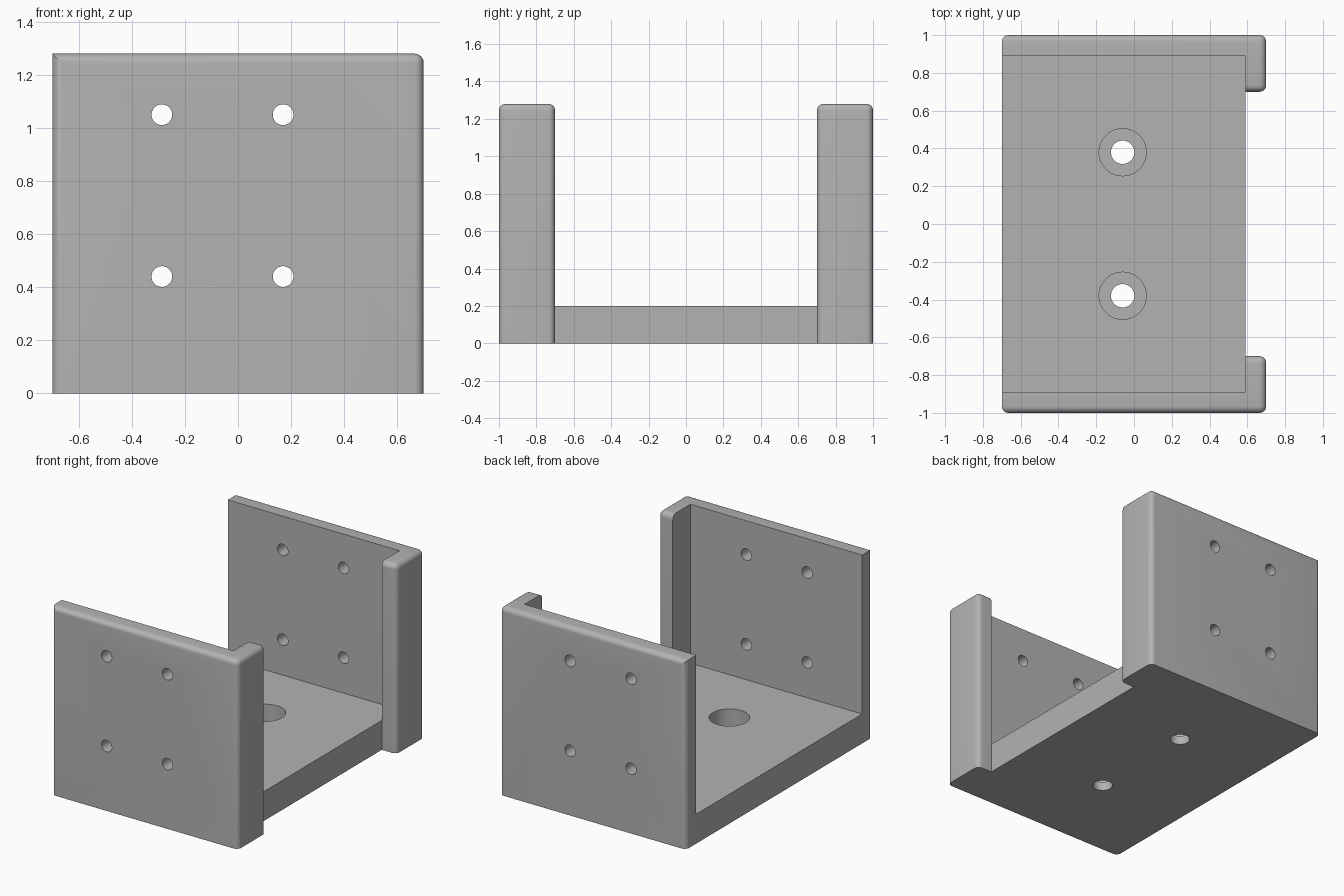
import bpy
import bmesh
from math import radians
from mathutils import Matrix

cube = bpy.data.objects.get("Cube")
if cube:
    bpy.data.objects.remove(cube, do_unlink=True)

LEFT, RIGHT, LIP = -0.70, 0.70, 0.59
OUTER, INNER, LIP_END = 1.0, 0.89, 0.70
HEIGHT, FLOOR, FILLET = 1.28, 0.20, 0.035

grey = bpy.data.materials.new("plain grey")
grey.use_nodes = True
grey.diffuse_color = (0.45, 0.45, 0.45, 1)
grey.node_tree.nodes["Principled BSDF"].inputs["Base Color"].default_value = grey.diffuse_color


def add_object(name, bm):
    mesh = bpy.data.meshes.new(name)
    bmesh.ops.recalc_face_normals(bm, faces=bm.faces)
    bm.to_mesh(mesh)
    bm.free()
    mesh.materials.append(grey)
    obj = bpy.data.objects.new(name, mesh)
    bpy.context.collection.objects.link(obj)
    return obj


def prism(outline, height):
    bm = bmesh.new()
    face = bm.faces.new([bm.verts.new((x, y, 0)) for x, y in outline])
    top = bmesh.ops.extrude_face_region(bm, geom=[face])["geom"]
    bmesh.ops.translate(bm, vec=(0, 0, height),
                        verts=[v for v in top if isinstance(v, bmesh.types.BMVert)])
    bmesh.ops.recalc_face_normals(bm, faces=bm.faces)
    return bm


def needs_fillet(edge, side):
    """Exposed upright corners, and the top rim except its inner and open ends."""
    a, b = (v.co for v in edge.verts)
    mid = (a + b) / 2
    y = mid.y * side
    if abs(a.z - b.z) > 0.1:
        return y > 0.99 or (mid.x > 0.69 and y < 0.71)
    return mid.z > 1.2 and (y > 0.99 or mid.x > 0.69 or y < 0.71)


def side_wall(name, side):
    # L-shaped wall with a short lip at one end
    outline = [(LEFT, INNER), (LIP, INNER), (LIP, LIP_END),
               (RIGHT, LIP_END), (RIGHT, OUTER), (LEFT, OUTER)]
    bm = prism([(x, y * side) for x, y in outline], HEIGHT)
    edges = [e for e in bm.edges if needs_fillet(e, side)]
    bmesh.ops.bevel(bm, geom=edges, offset=FILLET, offset_type='OFFSET',
                    segments=6, profile=0.5, affect='EDGES', clamp_overlap=True)
    return add_object(name, bm)


def cylinder(name, radius, depth, location, along_y=False):
    bm = bmesh.new()
    turn = Matrix.Rotation(radians(90), 4, 'X') if along_y else Matrix()
    bmesh.ops.create_cone(bm, cap_ends=True, segments=48, radius1=radius, radius2=radius,
                          depth=depth, matrix=Matrix.Translation(location) @ turn)
    return add_object(name, bm)


def combine(target, other, operation):
    mod = target.modifiers.new(other.name, 'BOOLEAN')
    mod.operation = operation
    mod.solver = 'EXACT'
    mod.object = other
    bpy.context.view_layer.objects.active = target
    bpy.ops.object.modifier_apply(modifier=mod.name)
    bpy.data.objects.remove(other, do_unlink=True)


# Floor plate joined to the two walls
bracket = add_object("mounting_bracket", prism(
    [(LEFT, -INNER), (LIP, -INNER), (LIP, INNER), (LEFT, INNER)], FLOOR))
for name, side in (("front_wall", -1), ("back_wall", 1)):
    combine(bracket, side_wall(name, side), 'UNION')

# Four screw holes through both walls
for x in (-0.287, 0.17):
    for z in (0.44, 1.05):
        combine(bracket, cylinder("wall_hole", 0.039, 3, (x, 0, z), True), 'DIFFERENCE')

# Two counterbored holes in the floor
for y in (-0.38, 0.38):
    combine(bracket, cylinder("floor_hole", 0.062, 1, (-0.06, y, 0)), 'DIFFERENCE')
    combine(bracket, cylinder("floor_recess", 0.125, 0.28, (-0.06, y, FLOOR)), 'DIFFERENCE')

# Smooth fillets and bores, crisp edges elsewhere
bpy.ops.object.select_all(action='DESELECT')
bracket.select_set(True)
bpy.context.view_layer.objects.active = bracket
bpy.ops.object.shade_smooth_by_angle(angle=radians(30))
